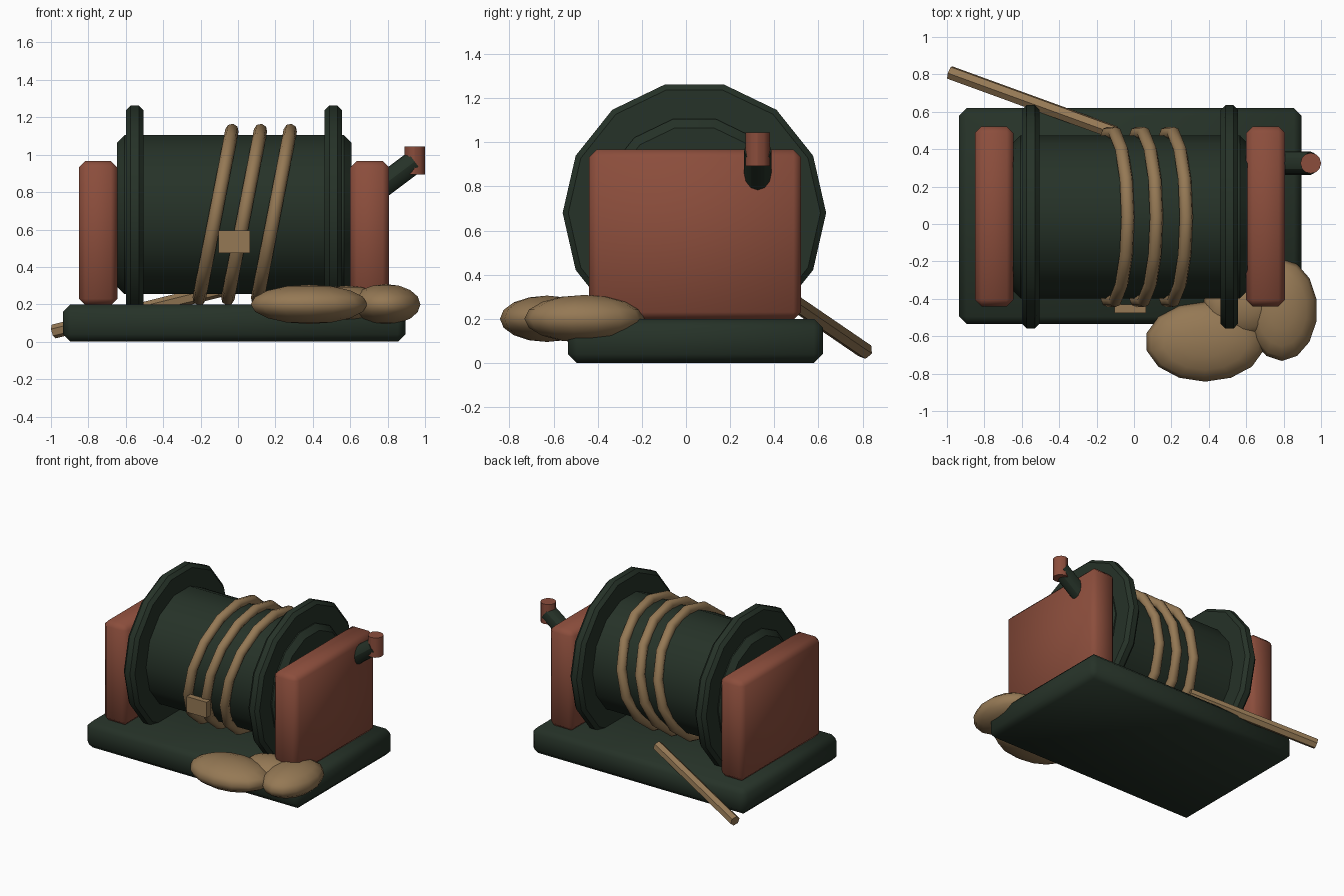
import bpy, bmesh, math
from mathutils import Vector, Matrix

cube = bpy.data.objects.get("Cube")
if cube:
    bpy.data.objects.remove(cube, do_unlink=True)


def material(name, rgb):
    mat = bpy.data.materials.new(name)
    mat.use_nodes = True
    mat.diffuse_color = (*rgb, 1)
    mat.node_tree.nodes["Principled BSDF"].inputs["Base Color"].default_value = (*rgb, 1)
    return mat


GREEN = material("dark green paint", (0.019, 0.032, 0.021))
RED = material("rust red paint", (0.26, 0.075, 0.045))
TAN = material("tan rope", (0.30, 0.19, 0.09))


def finish(name, bm, mat, angle=30):
    mesh = bpy.data.meshes.new(name)
    bmesh.ops.recalc_face_normals(bm, faces=bm.faces)
    bm.to_mesh(mesh)
    bm.free()
    mesh.materials.append(mat)
    obj = bpy.data.objects.new(name, mesh)
    bpy.context.collection.objects.link(obj)
    bpy.ops.object.select_all(action="DESELECT")
    obj.select_set(True)
    bpy.context.view_layer.objects.active = obj
    bpy.ops.object.shade_smooth_by_angle(angle=math.radians(angle))
    return obj


def box(name, low, high, mat, bevel=0.0):
    low, high = Vector(low), Vector(high)
    bm = bmesh.new()
    bmesh.ops.create_cube(bm, size=1, matrix=Matrix.Translation((low + high) / 2)
                          @ Matrix.Diagonal((*(high - low), 1)))
    if bevel:
        bmesh.ops.bevel(bm, geom=bm.edges[:], offset=bevel, segments=1, affect="EDGES")
    return finish(name, bm, mat, 50 if bevel else 30)


def rod(name, start, end, radius, sides, mat, bevel=0.0):
    start, end = Vector(start), Vector(end)
    axis = end - start
    turn = Vector((0, 0, 1)).rotation_difference(axis).to_matrix().to_4x4()
    bm = bmesh.new()
    bmesh.ops.create_cone(bm, cap_ends=True, segments=sides, radius1=radius,
                          radius2=radius, depth=axis.length,
                          matrix=Matrix.Translation((start + end) / 2) @ turn)
    if bevel:
        rims = [e for e in bm.edges if any(len(f.verts) > 4 for f in e.link_faces)]
        bmesh.ops.bevel(bm, geom=rims, offset=bevel, segments=1, affect="EDGES")
    return finish(name, bm, mat)


def lobe(name, centre, size):
    bm = bmesh.new()
    bmesh.ops.create_uvsphere(bm, u_segments=14, v_segments=8, radius=1,
                              matrix=Matrix.Translation(centre)
                              @ Matrix.Diagonal((*size, 1)))
    return finish(name, bm, TAN, 60)


# Base plate and the two upright housings
box("base_plate", (-0.935, -0.535, 0), (0.895, 0.62, 0.2), GREEN, 0.04)
for name, x1, x2 in (("right_housing", -0.85, -0.645), ("left_housing", 0.6, 0.808)):
    box(name, (x1, -0.44, 0.195), (x2, 0.522, 0.967), RED, 0.035)

# Drum with its two flanges
AXLE_Y, AXLE_Z = 0.038, 0.68
rod("drum", (-0.647, AXLE_Y, AXLE_Z), (0.606, AXLE_Y, AXLE_Z), 0.436, 14, GREEN, 0.04)
for name, x in (("right_flange", -0.552), ("left_flange", 0.51)):
    rod(name, (x - 0.047, AXLE_Y, AXLE_Z), (x + 0.047, AXLE_Y, AXLE_Z),
        0.597, 14, GREEN, 0.025)

# Slanted rope turns round the drum
for i, x in enumerate((-0.12, 0.033, 0.192)):
    bpy.ops.mesh.primitive_torus_add(
        major_segments=14, minor_segments=8, major_radius=0.458, minor_radius=0.036,
        location=(x, AXLE_Y, AXLE_Z), rotation=(0, math.radians(101), 0))
    turn = bpy.context.object
    turn.name = f"rope_turn_{i + 1}"
    turn.data.materials.append(TAN)
    bpy.ops.object.shade_smooth_by_angle(angle=math.radians(50))

# Rope clip and loose rope end
box("rope_clip", (-0.105, -0.476, 0.475), (0.065, -0.43, 0.595), TAN)
rod("rope_tail", (-0.1, 0.488, 0.275), (-0.985, 0.81, 0.055), 0.038, 6, TAN)

# Crank arm and handle
rod("crank_arm", (0.74, 0.325, 0.81), (0.945, 0.325, 0.963), 0.062, 12, GREEN)
rod("crank_handle", (0.945, 0.325, 0.893), (0.945, 0.325, 1.045), 0.055, 12, RED)

# Slack heap of rope at the front corner
lobe("heap_front", (0.38, -0.63, 0.2), (0.32, 0.213, 0.105))
lobe("heap_side", (0.79, -0.46, 0.2), (0.19, 0.272, 0.108))
lobe("heap_middle", (0.58, -0.44, 0.2), (0.21, 0.17, 0.1))
